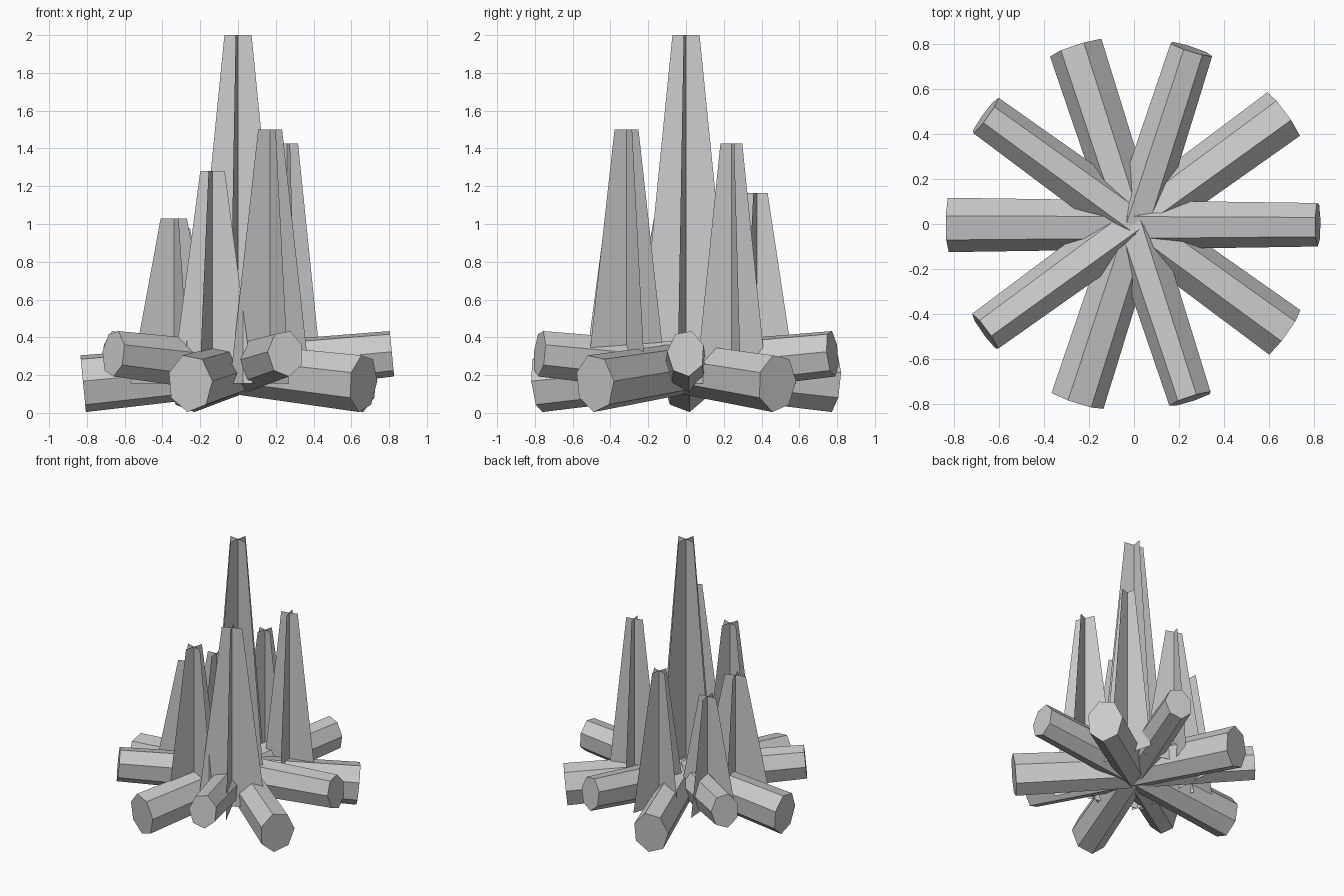
import bpy, bmesh
from math import sin, cos, radians, tau
from mathutils import Vector

if "Cube" in bpy.data.objects:
    bpy.data.objects.remove(bpy.data.objects["Cube"], do_unlink=True)

# One plain grey for everything
grey = bpy.data.materials.new("plain_grey")
grey.use_nodes = True
colour = (0.6, 0.6, 0.6, 1)
grey.diffuse_color = colour
grey.node_tree.nodes["Principled BSDF"].inputs["Base Color"].default_value = colour


def finish(name, bm):
    mesh = bpy.data.meshes.new(name)
    bm.to_mesh(mesh)
    bm.free()
    mesh.materials.append(grey)
    obj = bpy.data.objects.new(name, mesh)
    bpy.context.collection.objects.link(obj)


# Tapered seven-sided log lying through the centre, thick end low
SIDES = 7


def add_log(name, angle):
    out = Vector((cos(angle), sin(angle), 0))
    side = Vector((sin(angle), -cos(angle), 0))
    thick_end = out * 0.82 + Vector((0, 0, 0.157))
    thin_end = out * -0.815 + Vector((0, 0, 0.315))
    up = side.cross(thick_end - thin_end).normalized()
    if up.z < 0:
        up.negate()
    bm = bmesh.new()
    rings = []
    for centre, wide, tall in ((thick_end, 0.125, 0.155), (thin_end, 0.1, 0.124)):
        turns = [radians(17) + tau * i / SIDES for i in range(SIDES)]
        rings.append([bm.verts.new(centre + side * wide * sin(a) + up * tall * cos(a))
                      for a in turns])
    thick, thin = rings
    for i in range(SIDES):
        j = (i + 1) % SIDES
        bm.faces.new((thick[i], thick[j], thin[j], thin[i]))
    bm.faces.new(thick)
    bm.faces.new(thin)
    bmesh.ops.recalc_face_normals(bm, faces=bm.faces)
    finish(name, bm)


for i in range(5):
    add_log(f"log_{i + 1}", radians(36 + 72 * i))


# Flame made of two crossed upright tapered sheets
def add_flame(name, x, y, top, top_half, base_half, turn):
    bm = bmesh.new()
    for quarter in (0, 90):
        a = radians(turn + quarter)
        d = Vector((cos(a), sin(a), 0))
        low, high = Vector((x, y, 0.155)), Vector((x, y, top))
        bm.faces.new([bm.verts.new(p) for p in (
            low - d * base_half, low + d * base_half,
            high + d * top_half, high - d * top_half)])
    finish(name, bm)


add_flame("centre_flame", 0, 0, 2.0, 0.073, 0.26, -10)
add_flame("front_left_flame", 0.17, -0.315, 1.5, 0.07, 0.235, 25)
add_flame("back_left_flame", 0.26, 0.24, 1.425, 0.06, 0.195, 15)
add_flame("front_right_flame", -0.135, -0.33, 1.28, 0.068, 0.225, -18)
add_flame("right_flame", -0.34, -0.1, 1.03, 0.074, 0.245, 20)
add_flame("back_right_flame", -0.32, 0.2, 0.98, 0.066, 0.225, 5)
add_flame("back_flame", -0.04, 0.375, 1.165, 0.06, 0.22, -18)
